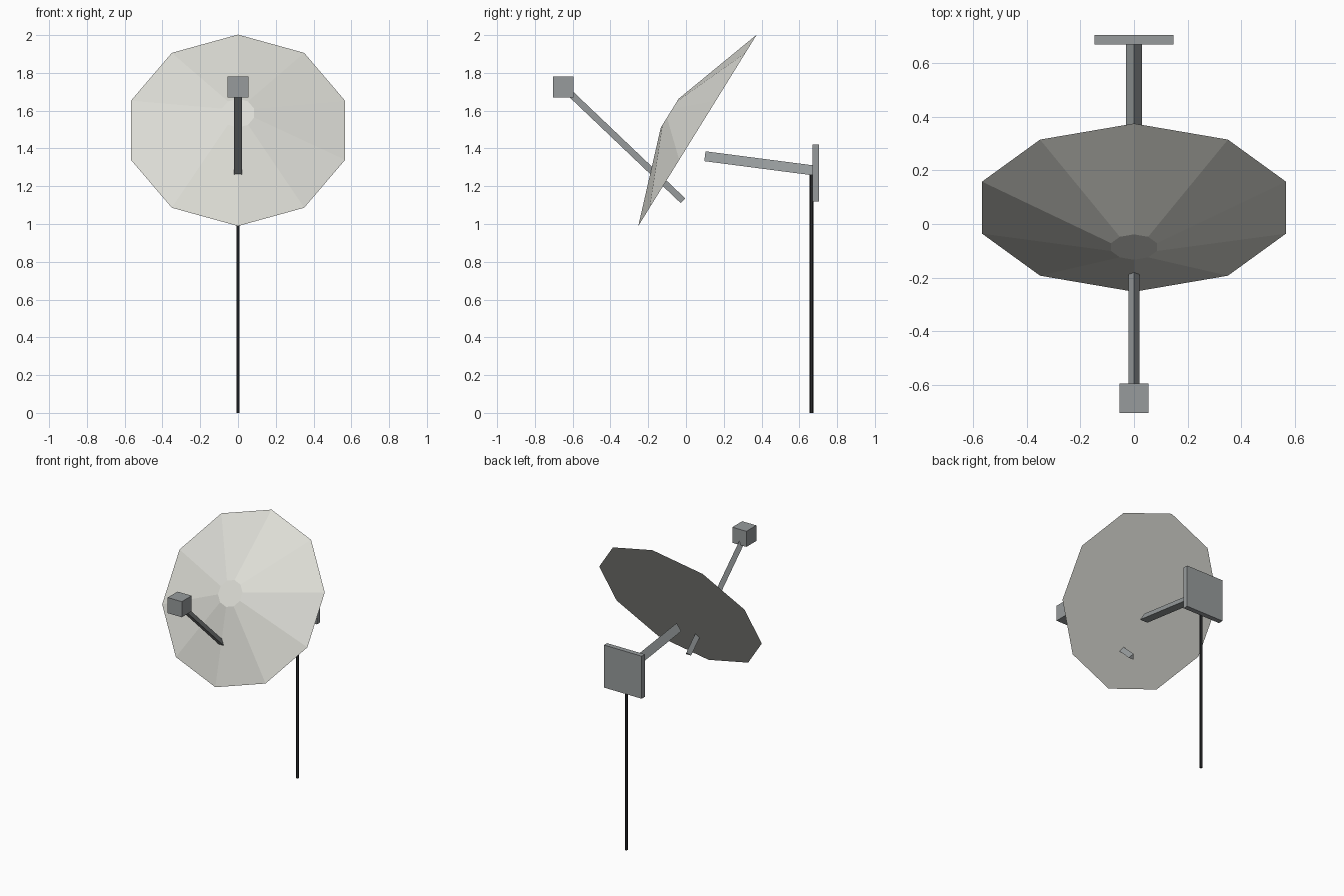
import bpy
import bmesh
import math
from mathutils import Vector

cube = bpy.data.objects.get("Cube")
if cube:
    bpy.data.objects.remove(cube, do_unlink=True)


def material(name, color):
    mat = bpy.data.materials.new(name)
    mat.use_nodes = True
    mat.diffuse_color = (*color, 1)
    mat.node_tree.nodes["Principled BSDF"].inputs["Base Color"].default_value = (*color, 1)
    return mat


white = material("warm_white", (0.72, 0.72, 0.67))
grey = material("metal_grey", (0.31, 0.33, 0.335))
black = material("mast_black", (0.02, 0.021, 0.023))


def finish(name, bm, mat):
    bmesh.ops.recalc_face_normals(bm, faces=bm.faces[:])
    mesh = bpy.data.meshes.new(name)
    bm.to_mesh(mesh)
    bm.free()
    mesh.materials.append(mat)
    obj = bpy.data.objects.new(name, mesh)
    bpy.context.collection.objects.link(obj)
    return obj


def frustum(name, start, end, r1, r2, sides, mat):
    """Capped prism or cone between two points in the x = 0 plane, a corner at its top."""
    a, b = Vector((0, *start)), Vector((0, *end))
    axis = (b - a).normalized()
    side = Vector((1, 0, 0))
    up = axis.cross(side)
    if up.z < 0:
        up = -up
    bm = bmesh.new()
    rings = []
    for centre, r in ((a, r1), (b, r2)):
        angles = [math.tau * i / sides for i in range(sides)]
        rings.append([bm.verts.new(centre + r * (side * math.sin(t) + up * math.cos(t)))
                      for t in angles])
    low, high = rings
    bm.faces.new(low)
    bm.faces.new(high)
    for i in range(sides):
        j = (i + 1) % sides
        bm.faces.new((low[i], low[j], high[j], high[i]))
    return finish(name, bm, mat)


def box(name, centre, size, mat):
    bm = bmesh.new()
    bmesh.ops.create_cube(bm, size=1)
    bmesh.ops.scale(bm, vec=size, verts=bm.verts[:])
    bmesh.ops.translate(bm, vec=centre, verts=bm.verts[:])
    return finish(name, bm, mat)


# Faceted reflector with a flat back, tilted upward
frustum("dish", (0.061, 1.496), (-0.086, 1.587), 0.596, 0.09, 10, white)

# Receiver and its triangular arm, which passes through the reflector
box("receiver", (0, -0.65, 1.725), (0.11, 0.11, 0.11), grey)
frustum("receiver_arm", (-0.624, 1.694), (-0.02, 1.119), 0.023, 0.023, 3, grey)

# Rear bracket: triangular arm and wall plate
frustum("bracket_arm", (0.099, 1.35), (0.675, 1.275), 0.035, 0.035, 3, grey)
box("back_plate", (0, 0.687, 1.27), (0.295, 0.035, 0.3), grey)

# Thin mast down to the ground
frustum("mast", (0.665, 0), (0.665, 1.27), 0.01, 0.01, 6, black)
